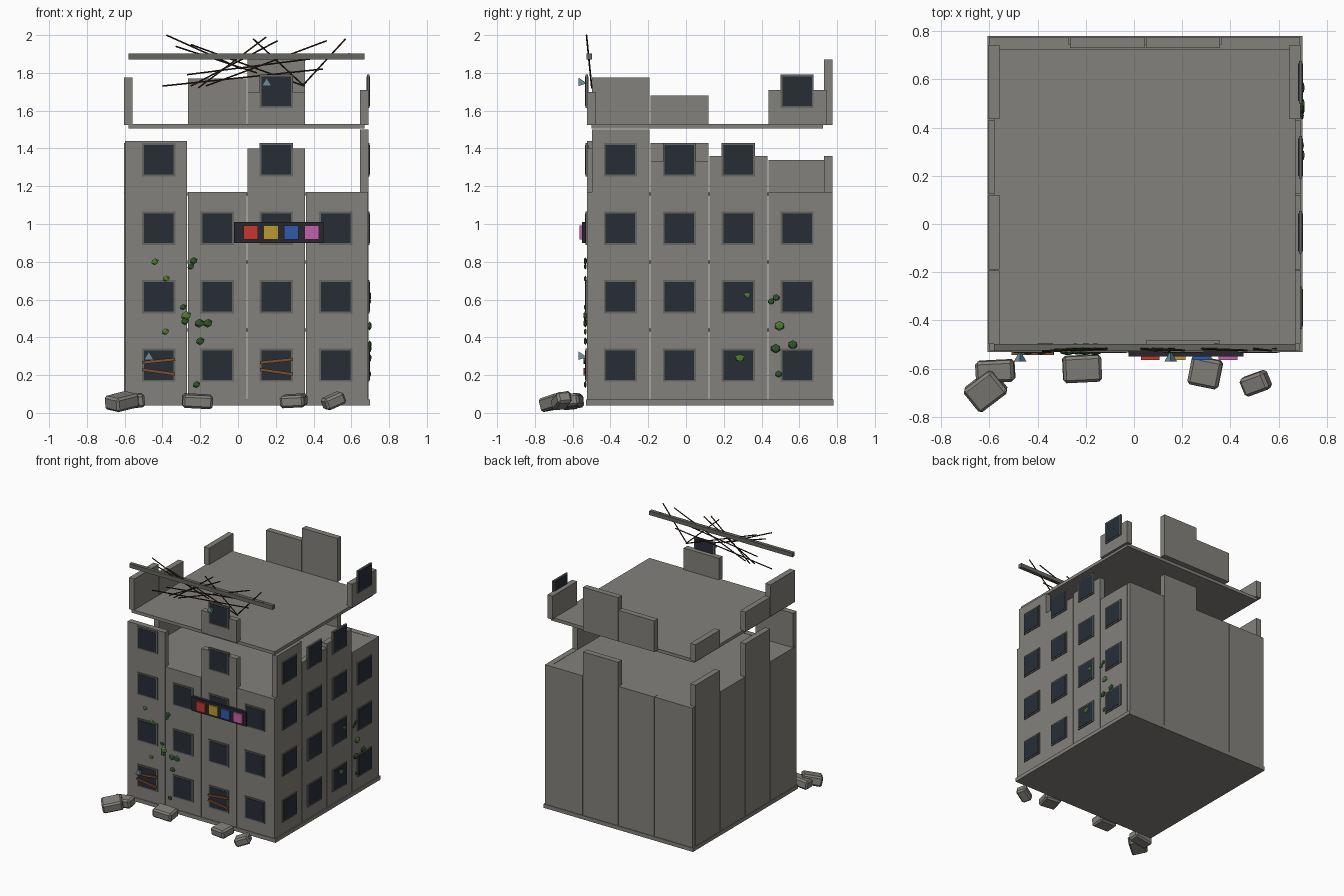
import bpy, math, random
from mathutils import Vector

random.seed(4)


def mat(name, r, g, b):
    m = bpy.data.materials.new(name)
    m.diffuse_color = (r, g, b, 1)
    return m


CONC = mat("concrete", 0.23, 0.22, 0.20)
FRAME = mat("frame_grey", 0.13, 0.13, 0.115)
GLASS = mat("dark_glass", 0.02, 0.027, 0.037)
WOOD = mat("plank_wood", 0.22, 0.08, 0.03)
RUST = mat("rusty_steel", 0.035, 0.018, 0.012)
SIGN = mat("sign_board", 0.02, 0.02, 0.025)
LAMP = mat("lamp_blue", 0.15, 0.27, 0.33)
LEAVES = [mat("leaf_dark", 0.03, 0.09, 0.025), mat("leaf_light", 0.08, 0.2, 0.04)]


def finish(name, material, rot=(0, 0, 0)):
    o = bpy.context.object
    o.name = name
    o.rotation_euler = rot
    o.data.materials.append(material)
    return o


def box(name, lo, hi, material=CONC, rot=(0, 0, 0)):
    mid = [(a + b) / 2 for a, b in zip(lo, hi)]
    bpy.ops.mesh.primitive_cube_add(size=1, location=mid)
    o = finish(name, material, rot)
    o.scale = [b - a for a, b in zip(lo, hi)]
    return o


def block(name, mid, size, material=CONC, rot=(0, 0, 0)):
    return box(name, [m - s / 2 for m, s in zip(mid, size)],
               [m + s / 2 for m, s in zip(mid, size)], material, rot)


# Foundation, floors and roof slab
box("foundation", (-0.607, -0.53, 0.04), (0.698, 0.78, 0.07))
for z in (0.43, 0.79, 1.15):
    box("floor_slab", (-0.57, -0.495, z), (0.66, 0.745, z + 0.018))
box("roof_slab", (-0.58, -0.50, 1.505), (0.67, 0.725, 1.53))

# Broken wall panels: lower heights and upper-storey remnants, four per side
XE = (-0.6, -0.267, 0.047, 0.358, 0.69)
YE = (-0.50, -0.19, 0.122, 0.434, 0.745)
WALLS = {
    "front": ("x", -0.525, -0.48, (1.44, 1.17, 1.40, 1.17), (0, 0, 1.70, 0)),
    "back": ("x", 0.73, 0.775, (1.17, 1.17, 1.36, 1.17), (0, 1.77, 1.87, 0)),
    "right": ("y", 0.645, 0.69, (1.50, 1.33, 1.36, 1.17), (0, 0, 0, 1.71)),
    "left": ("y", -0.603, -0.558, (1.17, 1.43, 1.17, 1.34), (1.775, 1.68, 0, 1.66)),
}
for side, (axis, d0, d1, low, high) in WALLS.items():
    edges = XE if axis == "x" else YE
    for i in range(4):
        a, b = edges[i] + 0.002, edges[i + 1] - 0.002
        for z0, z1 in ((0.06, low[i]), (1.525, high[i])):
            if z1 == 0:
                continue
            if axis == "x":
                box(side + "_panel", (a, d0, z0), (b, d1, z1))
            else:
                box(side + "_panel", (d0, a, z0), (d1, b, z1))

# Windows: frame and pane
XC = (-0.42, -0.11, 0.203, 0.517)
YC = (-0.347, -0.035, 0.277, 0.588)


def window(side, c, row):
    z = 0.253 + 0.3625 * row
    for name, s, t, m in (("frame", 0.176, 0.014, FRAME), ("pane", 0.156, 0.02, GLASS)):
        if side == "front":
            block("front_window_" + name, (c, -0.525, z), (s, t, s), m)
        else:
            block("right_window_" + name, (0.69, c, z), (t, s, s), m)


for i in range(4):
    for row in range(3):
        window("front", XC[i], row)
        window("right", YC[i], row)
for i, row in ((0, 3), (2, 3), (2, 4)):
    window("front", XC[i], row)
for i, row in ((0, 3), (1, 3), (2, 3), (3, 4)):
    window("right", YC[i], row)

# Planks over two ground-floor windows
for x in (XC[0], XC[2]):
    block("upper_plank", (x, -0.538, 0.275), (0.175, 0.01, 0.016), WOOD, (0, -0.1, 0))
    block("lower_plank", (x, -0.538, 0.217), (0.175, 0.01, 0.016), WOOD, (0, 0.14, 0))

# Sign with coloured squares
box("sign_board", (-0.022, -0.55, 0.90), (0.453, -0.525, 1.01), SIGN)
for x, c in ((0.067, (0.55, 0.04, 0.03)), (0.175, (0.5, 0.33, 0.03)),
             (0.282, (0.03, 0.1, 0.4)), (0.39, (0.55, 0.12, 0.4))):
    block("sign_square", (x, -0.554, 0.955), (0.078, 0.02, 0.074), mat("sign_colour", *c))

# Loose beam and bent rebar above the front
box("roof_beam", (-0.58, -0.527, 1.87), (0.67, -0.498, 1.902), FRAME)
RODS = ((-0.38, 2.0, 0.02, 1.82), (-0.40, 1.73, 0.45, 1.82), (-0.21, 1.72, 0.15, 1.99),
        (-0.25, 1.73, 0.21, 1.97), (-0.25, 1.95, 0.35, 1.73), (0.08, 1.98, 0.35, 1.73),
        (0.34, 1.73, 0.57, 1.98), (-0.17, 1.73, 0.47, 1.97), (-0.27, 1.79, 0.59, 1.90),
        (-0.33, 1.94, 0.10, 1.80))
for x0, z0, x1, z1 in RODS:
    p, q = [Vector((x, -0.50 - 0.1 * (z - 1.73), z)) for x, z in ((x0, z0), (x1, z1))]
    bpy.ops.mesh.primitive_cylinder_add(vertices=5, radius=0.0045, depth=(q - p).length,
                                        location=(p + q) / 2)
    finish("rebar", RUST, (q - p).to_track_quat("Z", "Y").to_euler())

# Three-sided lamps pointing into the wall
for x, z in ((0.152, 1.745), (-0.472, 0.295)):
    bpy.ops.mesh.primitive_cone_add(vertices=3, radius1=0.03, depth=0.045,
                                    location=(x, -0.547, z))
    finish("lamp", LAMP, (-math.pi / 2, math.pi, 0))

# Climbing leaves on the front and right walls
FRONT = ((-0.44, 0.8), (-0.25, 0.775), (-0.235, 0.805), (-0.38, 0.71), (-0.29, 0.56),
         (-0.28, 0.485), (-0.275, 0.515), (-0.205, 0.475), (-0.16, 0.475),
         (-0.385, 0.43), (-0.2, 0.38), (-0.22, 0.15))
RIGHT = ((0.325, 0.625), (0.45, 0.59), (0.477, 0.61), (0.495, 0.46), (0.475, 0.34),
         (0.565, 0.36), (0.285, 0.29), (0.49, 0.205))
for k, (u, z) in enumerate(FRONT + RIGHT):
    front = k < len(FRONT)
    r = random.uniform(0.018, 0.03)
    loc = (u, -0.533, z) if front else (0.697, u, z)
    bpy.ops.mesh.primitive_ico_sphere_add(subdivisions=1, radius=r, location=loc)
    leaf = finish("leaf", LEAVES[k % 3 == 0])
    leaf.scale = (1, 0.4, 0.85) if front else (0.4, 1, 0.85)

# Rubble in front of the building
RUBBLE = (((-0.575, -0.61, 0.06), (0.16, 0.09, 0.07), (0.1, -0.12, 0.05)),
          ((-0.615, -0.69, 0.06), (0.15, 0.12, 0.075), (0.15, -0.2, 0.65)),
          ((-0.215, -0.60, 0.062), (0.16, 0.11, 0.07), (0.1, 0.05, 0.05)),
          ((0.295, -0.615, 0.064), (0.13, 0.12, 0.065), (0.1, -0.05, -0.2)),
          ((0.505, -0.66, 0.064), (0.115, 0.08, 0.065), (0.1, -0.4, 0.35)))
for mid, size, rot in RUBBLE:
    o = block("rubble", mid, size, CONC, rot)
    bpy.ops.object.transform_apply(location=False, rotation=False, scale=True)
    bev = o.modifiers.new("chipped_edges", "BEVEL")
    bev.width, bev.segments = 0.012, 1
